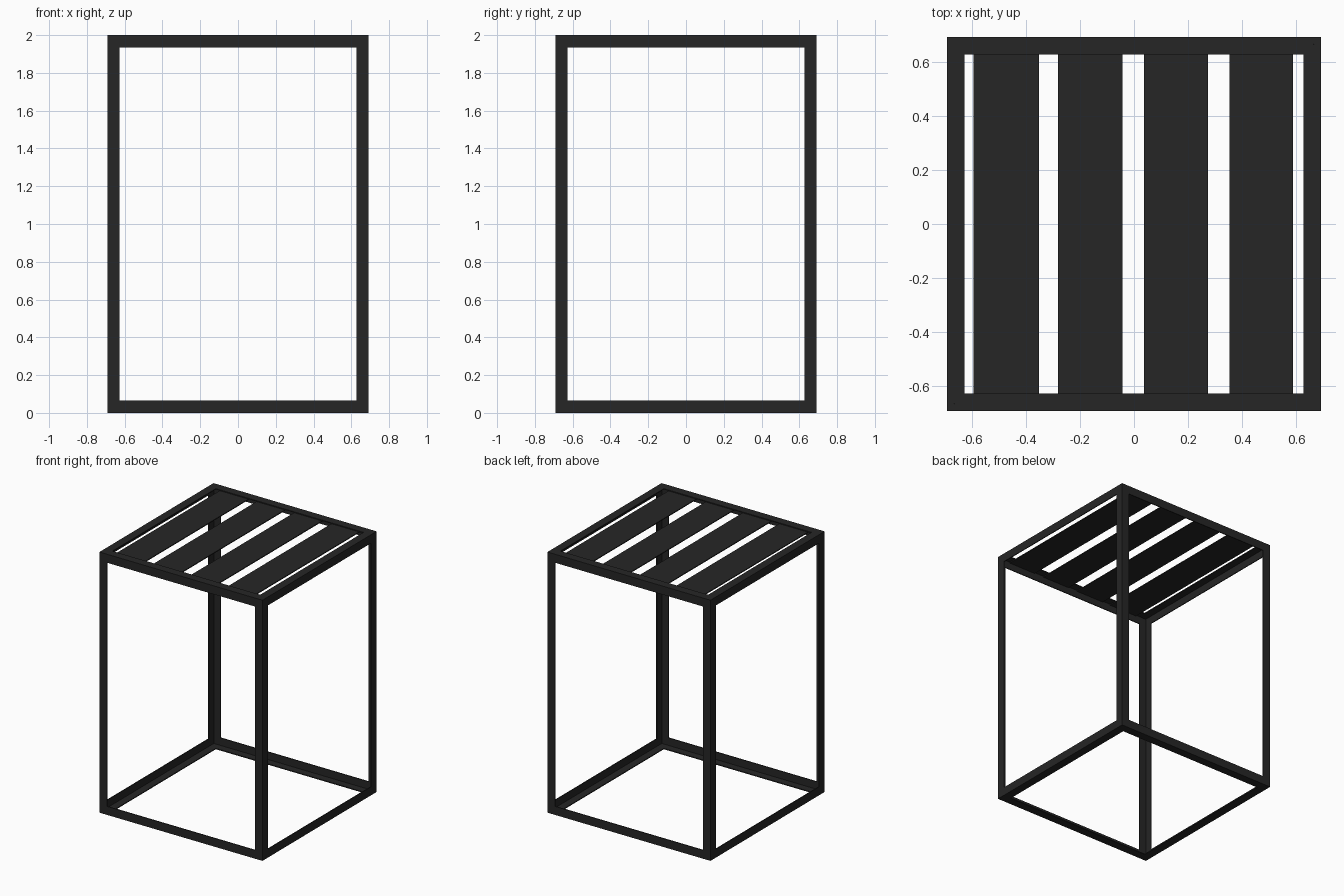
import bpy, bmesh
from mathutils import Vector

if "Cube" in bpy.data.objects:
    bpy.data.objects.remove(bpy.data.objects["Cube"])

H = 2.0      # overall height
R = 0.692    # half width
W = 0.065    # flange width of the angle iron
T = 0.007    # flange and slat thickness

dark = bpy.data.materials.new("dark_steel")
dark.diffuse_color = (0.019, 0.019, 0.019, 1)
dark.use_nodes = True
dark.node_tree.nodes["Principled BSDF"].inputs["Base Color"].default_value = dark.diffuse_color

# L section: (a, b) are distances inward from the outer corner
L_SECTION = [(0, 0), (W, 0), (W, T), (T, T), (T, W), (0, W)]


def angle_iron(name, start, end, inward_a, inward_b, mitre):
    """Sweep the L section; mitred ends are shortened by the inward distance."""
    start, end = Vector(start), Vector(end)
    da, db = Vector(inward_a), Vector(inward_b)
    along = (end - start).normalized()
    bm = bmesh.new()
    rings = []
    for p, s in ((start, 1), (end, -1)):
        rings.append([bm.verts.new(p + da * a + db * b + along * (s * a * mitre))
                      for a, b in L_SECTION])
    n = len(L_SECTION)
    for i in range(n):
        j = (i + 1) % n
        bm.faces.new((rings[0][i], rings[0][j], rings[1][j], rings[1][i]))
    for ring in rings:
        bm.faces.new(ring)
    finish(name, bm)


def slab(name, lo, hi):
    bm = bmesh.new()
    bmesh.ops.create_cube(bm, size=1)
    lo, hi = Vector(lo), Vector(hi)
    bmesh.ops.scale(bm, vec=hi - lo, verts=bm.verts)
    bmesh.ops.translate(bm, vec=(lo + hi) / 2, verts=bm.verts)
    finish(name, bm)


def finish(name, bm):
    bmesh.ops.recalc_face_normals(bm, faces=bm.faces)
    mesh = bpy.data.meshes.new(name)
    bm.to_mesh(mesh)
    bm.free()
    mesh.materials.append(dark)
    bpy.context.collection.objects.link(bpy.data.objects.new(name, mesh))


# Corner posts, between the top and bottom rails
for yn, y in (("front", -1), ("back", 1)):
    for xn, x in (("left", -1), ("right", 1)):
        angle_iron(f"{yn}_{xn}_post", (x * R, y * R, W), (x * R, y * R, H - W),
                   (-x, 0, 0), (0, -y, 0), 0)

# Top and bottom rails, mitred at the corners
for zn, z, up in (("bottom", 0, 1), ("top", H, -1)):
    for yn, s in (("front", -1), ("back", 1)):
        angle_iron(f"{zn}_{yn}_rail", (-R, s * R, z), (R, s * R, z),
                   (0, -s, 0), (0, 0, up), 1)
    for xn, s in (("left", -1), ("right", 1)):
        angle_iron(f"{zn}_{xn}_rail", (s * R, -R, z), (s * R, R, z),
                   (-s, 0, 0), (0, 0, up), 1)

# Flat top slats, resting under the top flanges
for i, (x0, x1) in enumerate([(-0.594, -0.352), (-0.282, -0.042),
                              (0.037, 0.273), (0.354, 0.588)]):
    slab(f"top_slat_{i + 1}", (x0, -R + T, H - 2 * T), (x1, R - T, H - T))
